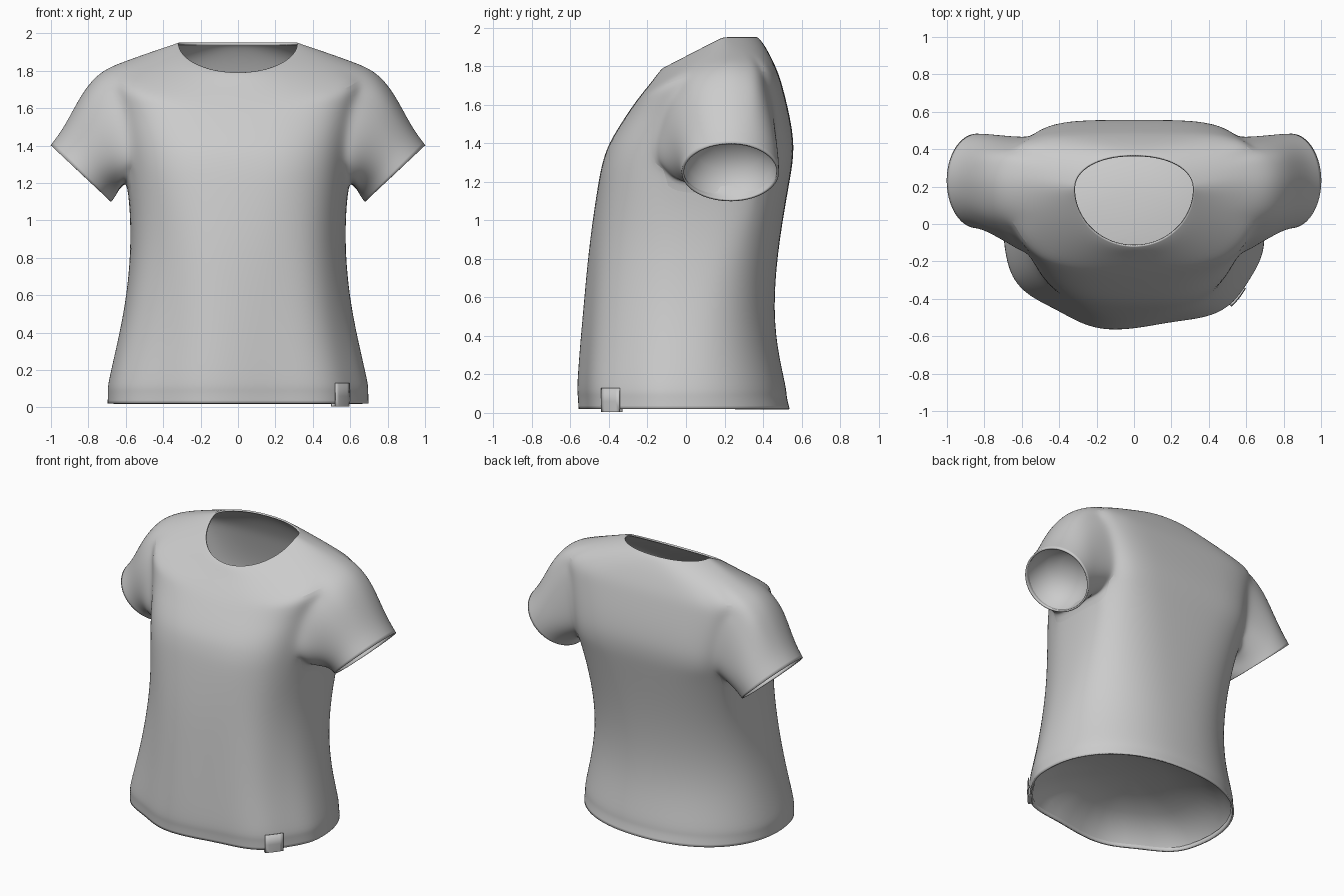
import bpy, bmesh, math
from mathutils import Vector

cube = bpy.data.objects.get("Cube")
if cube:
    bpy.data.objects.remove(cube, do_unlink=True)

SEG = 40                          # points around the body
FRONT_REACH, BACK_REACH = 3, 4    # armhole width in segments
TOP, BOTTOM = 4, 10               # body rings bounding the armhole

# One grey cloth material
cloth = bpy.data.materials.new("grey cloth")
cloth.use_nodes = True
cloth.diffuse_color = (0.6, 0.6, 0.6, 1)
cloth.node_tree.nodes["Principled BSDF"].inputs["Base Color"].default_value = (0.6, 0.6, 0.6, 1)


def level(z, front, side_x, side_y, back, front_round, back_round):
    """A flat body ring at one height."""
    return (front, z, side_x, side_y, z, back, z, front_round, back_round)


# Rings from neck to hem: front y, z; side x, y, z; back y, z; roundness front, back
RINGS = [
    (-.12, 1.79, .32, .19, 1.95, .37, 1.95, 1, .95),
    (-.137, 1.775, .35, .19, 1.94, .39, 1.935, .95, .9),
    (-.17, 1.73, .46, .20, 1.905, .425, 1.88, .85, .7),
    (-.215, 1.675, .59, .21, 1.86, .455, 1.82, .75, .6),
    (-.25, 1.63, .69, .21, 1.825, .485, 1.75, .68, .5),
    (-.28, 1.59, .67, .21, 1.72, .505, 1.68, .68, .5),
    (-.32, 1.53, .64, .20, 1.60, .53, 1.58, .68, .5),
    (-.365, 1.46, .62, .19, 1.50, .55, 1.48, .68, .5),
    (-.41, 1.38, .61, .18, 1.40, .56, 1.39, .7, .5),
    level(1.30, -.435, .60, .17, .555, .7, .52),
    level(1.21, -.455, .59, .15, .54, .72, .6),
    level(.90, -.50, .57, .10, .485, .8, .75),
    level(.60, -.525, .595, .02, .455, .85, .85),
    level(.35, -.545, .645, -.02, .47, .9, .9),
    level(.12, -.56, .70, -.05, .525, .9, .9),
    level(.09, -.553, .698, -.05, .522, .9, .9),
    level(.02, -.55, .70, -.05, .54, .9, .9),
]


def body_point(ring, angle):
    """Point on a rounded ring whose front, sides and back differ in height."""
    fy, fz, sx, sy, sz, by, bz, front_round, back_round = ring
    c, s = math.cos(angle), math.sin(angle)
    end_y, end_z, power = (fy, fz, front_round) if s < 0 else (by, bz, back_round)
    x = math.copysign(sx * abs(c) ** power, c)
    depth = (end_y - sy) * abs(s) ** power
    z = sz + (end_z - sz) * abs(s)
    # soft front drape folds that grow towards the hem
    fade = max(0, 1 - z / 1.2) * max(0, -s)
    fold = 1 + .04 * fade * math.cos(7 * angle - .17)
    return Vector((x * fold, sy + depth * fold, z))


def finish(name, bm, thickness=0, levels=0):
    mesh = bpy.data.meshes.new(name)
    bmesh.ops.recalc_face_normals(bm, faces=bm.faces)
    bm.to_mesh(mesh)
    bm.free()
    obj = bpy.data.objects.new(name, mesh)
    bpy.context.collection.objects.link(obj)
    mesh.materials.append(cloth)
    if levels:
        sub = obj.modifiers.new("smooth cloth", 'SUBSURF')
        sub.levels = sub.render_levels = levels
    if thickness:
        shell = obj.modifiers.new("cloth thickness", 'SOLIDIFY')
        shell.thickness = thickness
        shell.offset = -1
    bpy.ops.object.select_all(action='DESELECT')
    obj.select_set(True)
    bpy.context.view_layer.objects.active = obj
    bpy.ops.object.shade_smooth_by_angle(angle=math.radians(50))


def bridge(bm, a, b):
    """Quads between two closed rows of vertices."""
    for i in range(len(a)):
        j = (i + 1) % len(a)
        bm.faces.new((a[i], a[j], b[j], b[i]))


# Body with an opening left on each side
bm = bmesh.new()
grid = [[bm.verts.new(body_point(r, math.tau * i / SEG)) for i in range(SEG)] for r in RINGS]


def in_armhole(row, col):
    # count columns from the side seam, negative towards the front
    d = (col + SEG // 2) % SEG - SEG // 2
    if abs(d + .5) > SEG / 4:
        d = SEG // 2 - 1 - col
    if TOP <= row < BOTTOM and -FRONT_REACH <= d < BACK_REACH:
        return not (row in (TOP, BOTTOM - 1) and d in (-FRONT_REACH, BACK_REACH - 1))
    return False


for r in range(len(RINGS) - 1):
    for i in range(SEG):
        if not in_armhole(r, i):
            j = (i + 1) % SEG
            bm.faces.new((grid[r][i], grid[r][j], grid[r + 1][j], grid[r + 1][i]))
loose = [v for v in bm.verts if not v.link_faces]
bmesh.ops.delete(bm, geom=loose, context='VERTS')


# Sleeves grow from the armhole edge to a tilted oval cuff
def armhole_loop(side):
    edge = [e for e in bm.edges if e.is_boundary
            and all(v.co.x * side > .4 and 1.1 < v.co.z < 1.9 for v in e.verts)]
    here = max((v for e in edge for v in e.verts), key=lambda v: v.co.z)
    loop = [here]
    while True:
        options = [e.other_vert(here) for e in edge if here in e.verts]
        options = [v for v in options if v not in loop]
        if not options:
            return loop
        # walk towards the front first
        here = min(options, key=lambda v: v.co.y)
        loop.append(here)


def cuff_frame(side):
    return Vector((.84 * side, .23, 1.25)), Vector((.68 * side, 0, -.73))


def cuff_point(side, angle):
    up = Vector((.163 * side, 0, .153))
    return cuff_frame(side)[0] + up * math.cos(angle) - Vector((0, .255, 0)) * math.sin(angle)


def add_sleeve(side, steps=6):
    loop = armhole_loop(side)
    count = len(loop)
    low = count // 2 + FRONT_REACH - BACK_REACH
    # round off the armhole edge, keeping its top and bottom
    even = [(loop[i - 1].co + 2 * loop[i].co + loop[(i + 1) % count].co) / 4 for i in range(count)]
    for i, v in enumerate(loop):
        if i not in (0, low):
            v.co = even[i]
    axis = cuff_frame(side)[1]
    outward = Vector((.91 * side, 0, -.41))
    rows = [loop]
    for k in range(1, steps + 1):
        t = k / steps
        row = []
        for i, v in enumerate(loop):
            a = math.pi * (i / low if i < low else 1 + (i - low) / (count - low))
            end = cuff_point(side, a)
            pull = (end - v.co).length * .33
            p1, p2 = v.co + outward * pull, end - axis * pull
            p = (v.co * (1 - t) ** 3 + p1 * 3 * t * (1 - t) ** 2
                 + p2 * 3 * t * t * (1 - t) + end * t ** 3)
            row.append(bm.verts.new(p))
        rows.append(row)
    for a, b in zip(rows, rows[1:]):
        bridge(bm, a, b)


for side in (1, -1):
    add_sleeve(side)

# Ease the seam where sleeves meet the body
seam = [v for v in bm.verts if .5 < abs(v.co.x) < .75 and 1.15 < v.co.z < 1.77 and not v.is_boundary]
bmesh.ops.smooth_vert(bm, verts=seam, factor=.3, use_axis_x=True, use_axis_y=True, use_axis_z=True)
finish("shirt", bm, thickness=.012, levels=2)


# Shallow domed linings close the inside of the hem and cuffs
def add_lining(name, outline, centre, inward):
    bm = bmesh.new()
    rows = []
    for size, depth in ((.97, .1), (.9, .4), (.68, .75), (.36, .95)):
        rows.append([bm.verts.new(centre + (p - centre) * size + inward * depth) for p in outline])
    for a, b in zip(rows, rows[1:]):
        bridge(bm, a, b)
    tip = bm.verts.new(centre + inward)
    last = rows[-1]
    for i in range(len(last)):
        bm.faces.new((last[i - 1], last[i], tip))
    finish(name, bm)


turns = [math.tau * i / SEG for i in range(SEG)]
hem = RINGS[-1]
add_lining("hem_lining", [body_point(hem, a) for a in turns], Vector((0, hem[3], hem[1])), Vector((0, 0, .22)))
for side, word in ((1, "left"), (-1, "right")):
    centre, axis = cuff_frame(side)
    add_lining(word + "_sleeve_lining", [cuff_point(side, a) for a in turns], centre, axis * -.2)

# Folded tag wrapped over the hem
bm = bmesh.new()
columns = []
for k in range(6):
    base = body_point(hem, math.radians(-46.5 + 2.6 * k))
    out = Vector((base.x, base.y, 0)).normalized()
    profile = ((.009, .13), (.011, .06), (.009, .004), (-.02, .004), (-.02, .13))
    columns.append([bm.verts.new(Vector((base.x, base.y, z)) + out * d) for d, z in profile])
for a, b in zip(columns, columns[1:]):
    for i in range(len(a) - 1):
        bm.faces.new((a[i], b[i], b[i + 1], a[i + 1]))
finish("hem_tag", bm, thickness=.004)
